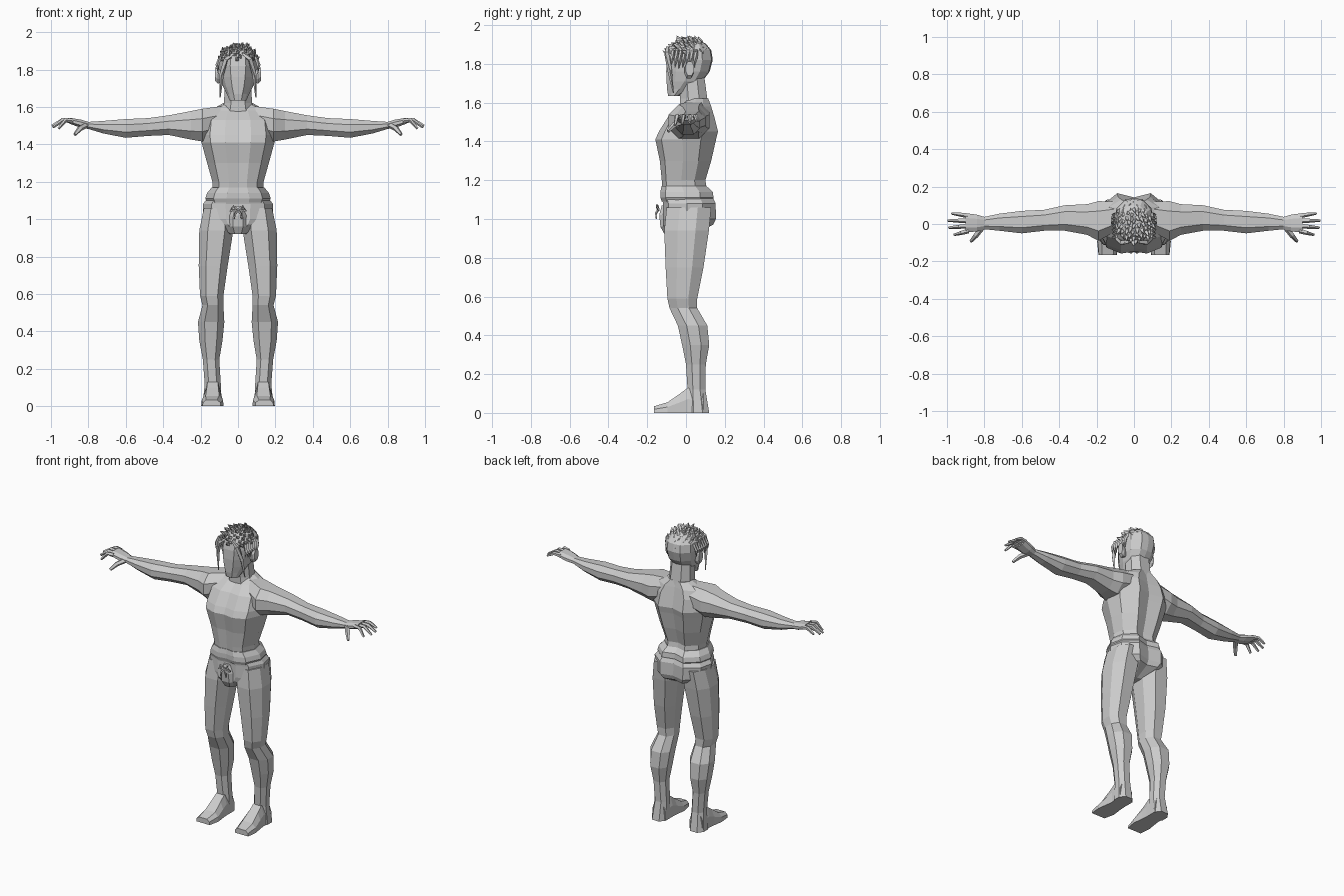
import bpy
import bmesh
import math
import random
from mathutils import Vector

if "Cube" in bpy.data.objects:
    bpy.data.objects.remove(bpy.data.objects["Cube"], do_unlink=True)

random.seed(4)

grey = bpy.data.materials.new("plain grey")
grey.use_nodes = True
grey.diffuse_color = (.6, .6, .6, 1)
grey.node_tree.nodes["Principled BSDF"].inputs["Base Color"].default_value = grey.diffuse_color


def mirrored_shape(half):
    """Complete a cross-section from its right half, listed front to back."""
    return half + [(-u, v) for u, v in reversed(half) if u > 0]


OCTAGON = mirrored_shape([(.5, -1), (1, -.4), (1, .4), (.5, 1)])
FOOT = mirrored_shape([(1, -1), (.95, .1), (.6, 1)])
TORSO = mirrored_shape([(0, -.93), (.35, -1), (.75, -.8), (1, -.1), (.9, .5), (.45, 1), (0, .85)])
SKULL = mirrored_shape([(.4, -1), (.8, -.55), (1, 0), (.9, .55), (.45, .95), (0, 1)])


def skin_rings(bm, rings):
    """Bridge neighbouring rings with quads and close both ends."""
    loops = [[bm.verts.new(p) for p in ring] for ring in rings]
    count = len(loops[0])
    for low, high in zip(loops, loops[1:]):
        for i in range(count):
            j = (i + 1) % count
            bm.faces.new((low[i], low[j], high[j], high[i]))
    bm.faces.new(loops[0])
    bm.faces.new(loops[-1])


def finish(name, bm, mirror=False):
    bmesh.ops.recalc_face_normals(bm, faces=bm.faces)
    mesh = bpy.data.meshes.new(name)
    bm.to_mesh(mesh)
    bm.free()
    mesh.materials.append(grey)
    obj = bpy.data.objects.new(name, mesh)
    bpy.context.collection.objects.link(obj)
    if mirror:
        modifier = obj.modifiers.new("other side", "MIRROR")
        modifier.use_mirror_merge = False
    return obj


def loft(name, shape, rows, axis="z", mirror=False):
    """Each row: station on the axis, then the bounds of the section."""
    rings = []
    for station, a_low, a_high, b_low, b_high in rows:
        ring = []
        for u, v in shape:
            a = (a_low + a_high) / 2 + u * (a_high - a_low) / 2
            b = (b_low + b_high) / 2 + v * (b_high - b_low) / 2
            ring.append({"x": (station, a, b), "y": (a, station, b), "z": (a, b, station)}[axis])
        rings.append(ring)
    bm = bmesh.new()
    skin_rings(bm, rings)
    return finish(name, bm, mirror)


def centred(rows):
    """Rows of height, half width, front and back."""
    return [(z, -half, half, front, back) for z, half, front, back in rows]


def add_tube(bm, points, radii, sides=5):
    points = [Vector(p) for p in points]
    rings = []
    for i, point in enumerate(points):
        along = points[min(i + 1, len(points) - 1)] - points[max(i - 1, 0)]
        turn = along.to_track_quat("Z", "Y")
        ring = []
        for k in range(sides):
            angle = math.tau * (k + .5) / sides
            ring.append(point + turn @ Vector((math.cos(angle), math.sin(angle), 0)) * radii[i])
        rings.append(ring)
    skin_rings(bm, rings)


# Trunk, from the waist to the base of the neck
loft("torso", TORSO, centred([
    (1.14, .135, -.12, .11), (1.2, .137, -.125, .1), (1.3, .165, -.135, .13),
    (1.41, .195, -.158, .155), (1.45, .2, -.14, .165), (1.53, .19, -.09, .145),
    (1.58, .15, -.03, .13), (1.62, .08, 0, .115)]))

# Briefs with a raised waistband
loft("briefs", TORSO, centred([
    (.92, .05, -.1, .04), (.97, .15, -.118, .14), (1, .185, -.118, .154),
    (1.08, .188, -.118, .153), (1.11, .165, -.125, .138)]))
loft("waistband", TORSO, centred([
    (1.09, .165, -.125, .135), (1.11, .175, -.132, .142),
    (1.14, .165, -.132, .138), (1.17, .14, -.126, .105)]))
loft("front_pouch", OCTAGON, centred([
    (.92, .035, -.11, -.04), (.96, .055, -.132, -.04),
    (1.02, .05, -.138, -.04), (1.07, .03, -.125, -.04)]))

# Knotted cord on the front of the briefs
bm = bmesh.new()
knot = Vector((0, -.142, 1.05))
for side in (-1, 1):
    add_tube(bm, [knot, knot + Vector((side * .025, -.008, .02)),
                  knot + Vector((side * .042, 0, -.005)), knot], [.006, .008, .008, .005], 4)
    add_tube(bm, [knot, knot + Vector((side * .015, -.012, -.02)),
                  knot + Vector((side * .02, -.01, -.05))], [.006, .006, .004], 4)
finish("cord_knot", bm)

# Legs and feet
loft("leg", OCTAGON, [
    (1.06, .03, .182, -.1, .13), (.94, .025, .207, -.112, .118), (.75, .055, .21, -.105, .09),
    (.59, .078, .203, -.096, .058), (.54, .078, .19, -.085, .058), (.45, .073, .214, -.042, .11),
    (.35, .083, .207, -.02, .12), (.25, .1, .188, 0, .102), (.12, .092, .178, .008, .1),
    (0, .088, .19, .005, .12)], mirror=True)
loft("foot", FOOT, [
    (.09, .088, .185, 0, .11), (.01, .088, .182, 0, .13), (-.03, .085, .187, 0, .1),
    (-.095, .077, .197, 0, .055), (-.165, .092, .19, 0, .034)], "y", mirror=True)

# Arms with palms
loft("arm", OCTAGON, [
    (.08, -.03, .12, 1.45, 1.605), (.19, -.09, .122, 1.415, 1.59), (.25, -.058, .106, 1.425, 1.578),
    (.37, -.036, .1, 1.45, 1.555), (.48, -.036, .076, 1.445, 1.54), (.6, -.05, .07, 1.435, 1.535),
    (.72, -.036, .055, 1.458, 1.525), (.8, -.028, .038, 1.482, 1.52),
    (.84, -.04, .05, 1.488, 1.532), (.9, -.045, .058, 1.51, 1.542)], "x", mirror=True)

# Fingers fan out and bend down, the thumb points forward
bm = bmesh.new()
for k, reach in enumerate((.085, .105, .1, .07)):
    y = .045 - k * .027
    spread = .012 - k * .011
    add_tube(bm, [(.885, y, 1.525), (.89 + reach * .45, y + spread * .5, 1.53),
                  (.89 + reach, y + spread, 1.505 - k * .007)], [.014, .012, .007])
add_tube(bm, [(.81, -.015, 1.503), (.845, -.06, 1.485), (.872, -.092, 1.452)], [.016, .015, .009])
finish("fingers", bm, mirror=True)

# Neck, head and ears
loft("neck", OCTAGON, centred([
    (1.56, .09, -.03, .12), (1.62, .075, -.03, .11), (1.73, .07, -.035, .095)]))
loft("head", SKULL, centred([
    (1.635, .045, -.092, -.03), (1.67, .06, -.098, .03), (1.71, .08, -.1, .085),
    (1.76, .095, -.102, .122), (1.82, .104, -.1, .138), (1.87, .1, -.09, .13),
    (1.905, .075, -.06, .1), (1.922, .035, -.015, .06)]))
loft("ear", OCTAGON, [
    (.085, 0, .03, 1.73, 1.79), (.108, -.008, .038, 1.725, 1.805),
    (.122, -.002, .04, 1.74, 1.812)], "x", mirror=True)

# Swept spikes over the crown
bm = bmesh.new()
for i in range(75):
    height = 1 - i / 75 * .72
    around = i * math.pi * (3 - math.sqrt(5))
    flat = math.sqrt(1 - height ** 2)
    out = Vector((math.cos(around) * flat, math.sin(around) * flat, height))
    root = Vector((out.x * .094, .02 + out.y * .105, 1.815 + out.z * .098))
    sweep = out * .5 + Vector((random.uniform(-.25, .25), -.6, .35))
    tip = root + sweep.normalized() * random.uniform(.03, .055)
    tip.z = min(tip.z, 1.945)
    add_tube(bm, [root, (root + tip) / 2 + out * .004, tip], [.014, .011, .001], 4)
finish("hair_spikes", bm)

# Long locks framing the face and short strands around the temples
bm = bmesh.new()
add_tube(bm, [(.025, -.095, 1.885), (.065, -.1, 1.855), (.088, -.085, 1.77),
              (.096, -.065, 1.65)], [.009, .014, .012, .003], 4)
for k in range(7):
    y = -.065 + k * .02
    start = Vector((.094, y, 1.87))
    add_tube(bm, [start, start + Vector((.016, -.006, -.045)),
                  start + Vector((.012, -.012, -.07 - random.uniform(0, .03)))], [.009, .01, .002], 4)
finish("side_locks", bm, mirror=True)
